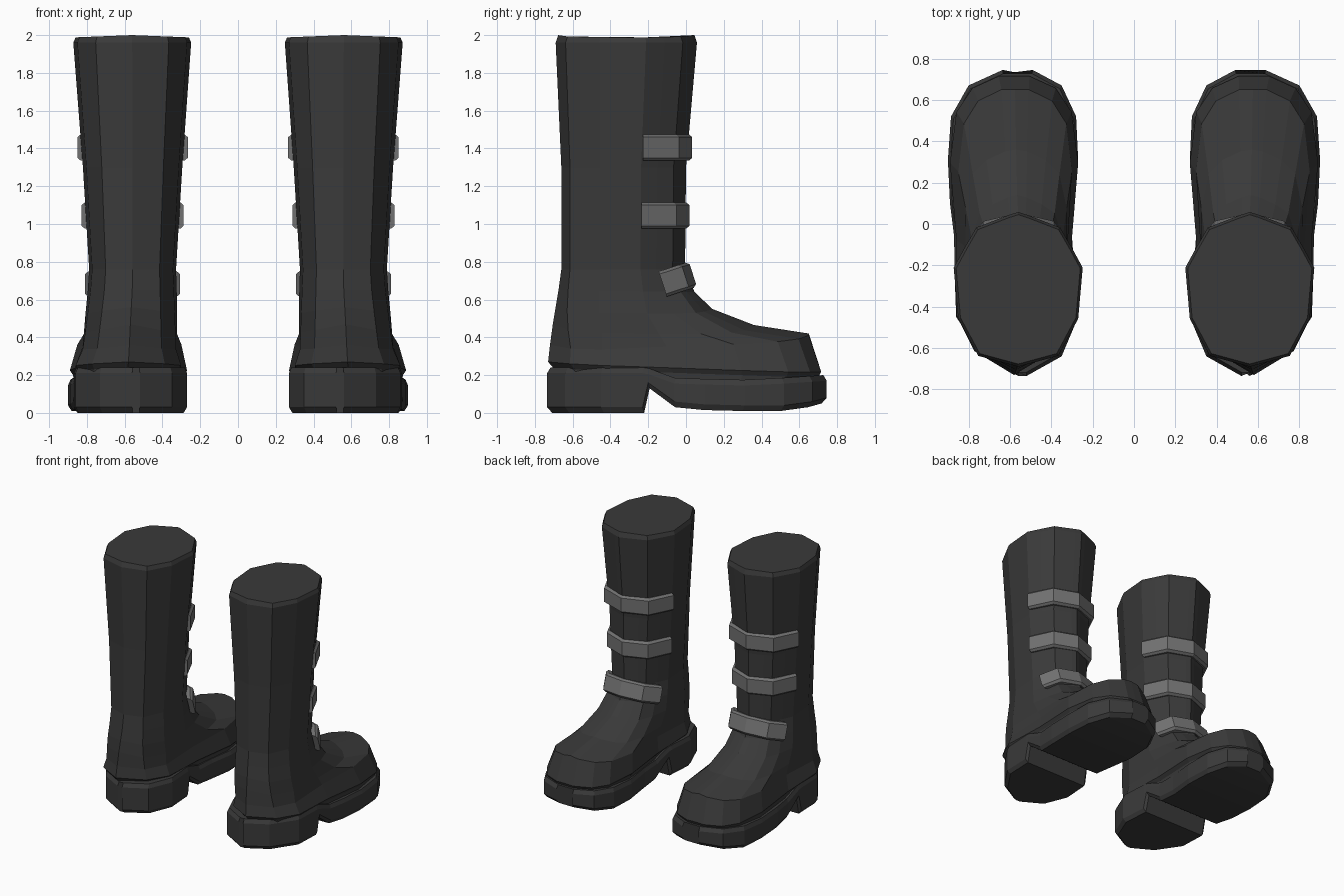
import bpy, bmesh, math
from mathutils import Matrix, Vector

cube = bpy.data.objects.get("Cube")
if cube:
    bpy.data.objects.remove(cube)


def material(name, grey):
    m = bpy.data.materials.new(name)
    m.use_nodes = True
    col = (grey, grey, grey, 1)
    m.diffuse_color = col
    m.node_tree.nodes["Principled BSDF"].inputs["Base Color"].default_value = col
    return m


LEATHER = material("dark leather", 0.042)
STRAP = material("grey strap", 0.165)


def loft(name, sections, mat):
    """Skin closed sections, cap both ends and mirror to make the pair."""
    bm = bmesh.new()
    rings = [[bm.verts.new(p) for p in s] for s in sections]
    n = len(rings[0])
    for a, b in zip(rings, rings[1:]):
        for i in range(n):
            j = (i + 1) % n
            bm.faces.new((a[i], a[j], b[j], b[i]))
    bm.faces.new(rings[0])
    bm.faces.new(rings[-1])
    bmesh.ops.recalc_face_normals(bm, faces=bm.faces)
    me = bpy.data.meshes.new(name)
    bm.to_mesh(me)
    bm.free()
    me.materials.append(mat)
    ob = bpy.data.objects.new(name, me)
    bpy.context.collection.objects.link(ob)
    mod = ob.modifiers.new("pair", 'MIRROR')
    mod.use_mirror_merge = False
    return ob


# Half outlines, heel to toe: (fraction of length, fraction of half width)
SHAFT = [(0, 0), (.07, .62), (.31, .93), (.64, 1), (.77, .83),
         (.9, .65), (.94, .4), (.98, .15), (1, 0)]
FOOT = [(0, 0), (.08, .62), (.2, .9), (.45, .9), (.71, 1),
        (.88, .9), (.96, .65), (1, .24), (1, 0)]


def ring(blend, xc, hw, yb, yf, zb, zf, dip):
    half = []
    for (v0, u0), (v1, u1) in zip(SHAFT, FOOT):
        half.append((v0 + (v1 - v0) * blend, u0 + (u1 - u0) * blend))
    loop = half + [(v, -u) for v, u in half[-2:0:-1]]
    return [(xc + u * hw, yb + v * (yf - yb),
             zb + (zf - zb) * v - dip * abs(u)) for v, u in loop]


# Upper: foot slices rising into the shaft
upper = [
    (1, .583, .285, -.69, .69, .19, .15, 0),
    (1, .583, .29, -.70, .70, .235, .185, 0),
    (1, .58, .31, -.73, .715, .27, .22, .01),
    (1, .575, .275, -.72, .65, .36, .42, .04),
    (.6, .57, .262, -.705, .36, .47, .465, .05),
    (.3, .565, .25, -.69, .14, .56, .55, .03),
    (.1, .56, .238, -.675, .045, .65, .64, 0),
    (0, .558, .23, -.66, -.005, .76, .76, 0),
    (0, .558, .263, -.66, 0, 1.3, 1.3, 0),
    (0, .56, .312, -.69, .058, 1.96, 1.96, 0),
    (0, .56, .3, -.677, .045, 2, 2, .012),
]
loft("boot_uppers", [ring(*r) for r in upper], LEATHER)

# Sole and heel: stations (y, inner x, outer x, bottom z, top z)
stations = [
    (-.735, .52, .56, 0, .24), (-.64, .35, .73, 0, .24),
    (-.45, .27, .86, 0, .24), (-.23, .285, .868, 0, .24),
    (-.2, .29, .868, .13, .235), (-.06, .3, .87, .03, .185),
    (.1, .295, .89, .015, .18), (.31, .27, .9, .01, .175),
    (.52, .28, .885, .01, .185), (.67, .35, .8, .03, .195),
    (.745, .49, .635, .05, .2),
]


def sole_section(y, xi, xo, zb, zt):
    mid = (xi + xo) / 2
    right, left = [], []
    for z, s in ((zb, .94), (zb + .03, 1), (zt - .03, 1), (zt, .96)):
        ys = y * (1 - (1 - s) * .6)
        right.append((mid + (xo - mid) * s, ys, z))
        left.append((mid + (xi - mid) * s, ys, z))
    return right + left[::-1]


loft("soles", [sole_section(*s) for s in stations], LEATHER)

# Straps wrapped around the front of the shaft
ARC = [(-.23, 1), (-.07, .68), (0, 0), (-.07, -.68), (-.23, -1)]


def strap(name, z, hw, yf, squeeze, tilt):
    sections = []
    rot = Matrix.Rotation(tilt, 3, 'X')
    for y, u in ARC:
        pts = []
        for out, h in ((-.02, .07), (.012, .07), (.03, .055),
                       (.03, -.055), (.012, -.07), (-.02, -.07)):
            p = Vector((u * (hw + out), y * squeeze + (out if abs(u) < 1 else 0), h))
            pts.append(rot @ p + Vector((.558, yf, z)))
        sections.append(pts)
    return loft(name, sections, STRAP)


strap("top_straps", 1.405, .262, .003, 1, 0)
strap("middle_straps", 1.045, .24, -.012, .97, 0)
strap("ankle_straps", .725, .222, .008, .6, math.radians(18))
